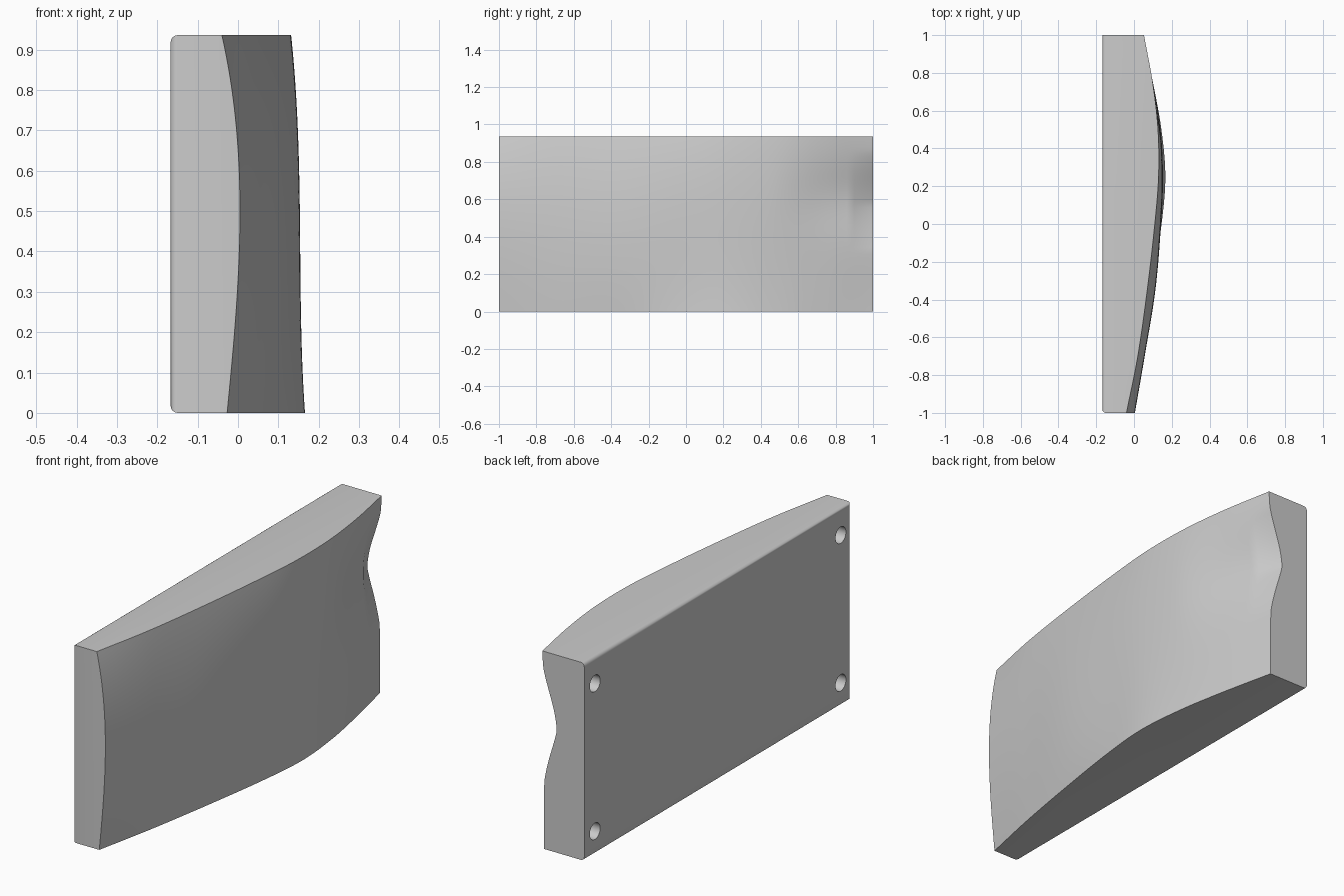
import bpy
import bmesh
from math import exp, pi
from mathutils import Matrix

if "Cube" in bpy.data.objects:
    bpy.data.objects.remove(bpy.data.objects["Cube"])

HEIGHT, BACK = 0.936, -0.167
STATIONS = [-1, -0.7, -0.35, 0, 0.25, 0.5, 0.75, 1]
LEVELS = [0, 0.31, 0.62, HEIGHT]
# Face depth at each station along the length, from bottom to top
DEPTHS = [(-0.027, -0.001, 0.002, -0.04), (0.035, 0.054, 0.053, 0.02),
          (0.095, 0.112, 0.107, 0.07), (0.146, 0.143, 0.14, 0.11),
          (0.166, 0.155, 0.151, 0.13), (0.145, 0.14, 0.14, 0.127),
          (0.10, 0.10, 0.10, 0.10), (0.045, 0.045, 0.052, 0.055)]


def across(row, z):
    """Cubic through the four levels of one station."""
    total = 0
    for i, a in enumerate(LEVELS):
        term = row[i]
        for j, b in enumerate(LEVELS):
            if i != j:
                term *= (z - b) / (a - b)
        total += term
    return total


def along(values, y):
    """Smooth spline through the stations."""
    n = len(STATIONS)
    i = max(k for k in range(n - 1) if STATIONS[k] <= y or k == 0)

    def slope(k):
        a, b = max(k - 1, 0), min(k + 1, n - 1)
        return (values[b] - values[a]) / (STATIONS[b] - STATIONS[a])

    h = STATIONS[i + 1] - STATIONS[i]
    t = (y - STATIONS[i]) / h
    s = t * t * (3 - 2 * t)
    return (values[i] * (1 - s) + values[i + 1] * s
            + h * t * (1 - t) * ((1 - t) * slope(i) - t * slope(i + 1)))


def dent(y, z):
    """Soft hollow with a sharper notch at the far end."""
    t = min(max((y - 0.45) / 0.55, 0), 1)
    soft = 0.04 * t * t * (3 - 2 * t) * exp(-((z - 0.62) / 0.13) ** 2 / 2)
    reach = 0.28 if z > 0.575 else 0.25
    tent = max(0, 1 - abs(z - 0.575) / reach)
    return soft + 0.036 * tent * max(0, (y - 0.88) / 0.12)


def surface(y, z):
    return along([across(row, z) for row in DEPTHS], y) - dent(y, z)


# Sculpted face
bm = bmesh.new()
bmesh.ops.create_grid(bm, x_segments=100, y_segments=52, size=1)
for v in bm.verts:
    y, z = v.co.x, (v.co.y + 1) / 2 * HEIGHT
    v.co = (surface(y, z), y, z)

# Side walls, merged into one flat face each
rim = [e for e in bm.edges if e.is_boundary]
made = bmesh.ops.extrude_edge_only(bm, edges=rim)["geom"]
back_verts = [g for g in made if isinstance(g, bmesh.types.BMVert)]
for v in back_verts:
    v.co.x = BACK


def is_corner(v):
    return abs(v.co.y) > 0.999 and min(v.co.z, HEIGHT - v.co.z) < 0.001


inner = [v for v in back_verts if not is_corner(v)]
corners = [v for v in back_verts if is_corner(v)]
ribs = [e for v in inner for e in v.link_edges if not e.is_boundary]
bmesh.ops.dissolve_edges(bm, edges=ribs, use_verts=False)
bmesh.ops.dissolve_verts(bm, verts=[v for v in inner if v.is_valid])

# Flat back with rounded top, bottom and front edges
bmesh.ops.holes_fill(bm, edges=[e for e in bm.edges if e.is_boundary], sides=0)
rounded = [e for e in bm.edges
           if all(v in corners for v in e.verts)
           and sum(v.co.y for v in e.verts) < 1.5]
bmesh.ops.bevel(bm, geom=rounded, offset=0.018, segments=4, profile=0.5,
                affect='EDGES')
bmesh.ops.recalc_face_normals(bm, faces=bm.faces)
mesh = bpy.data.meshes.new("panel")
bm.to_mesh(mesh)
bm.free()
panel = bpy.data.objects.new("panel", mesh)
bpy.context.collection.objects.link(panel)

grey = bpy.data.materials.new("light grey")
grey.use_nodes = True
grey.diffuse_color = (0.6, 0.6, 0.6, 1)
grey.node_tree.nodes["Principled BSDF"].inputs["Base Color"].default_value = (0.6, 0.6, 0.6, 1)
mesh.materials.append(grey)

# Mounting holes in the back
bm = bmesh.new()
for y in (-0.92, 0.92):
    for z in (0.11, 0.81):
        place = Matrix.Translation((BACK, y, z)) @ Matrix.Rotation(pi / 2, 4, 'Y')
        bmesh.ops.create_cone(bm, cap_ends=True, segments=32, radius1=0.039,
                              radius2=0.039, depth=0.1, matrix=place)
cut_mesh = bpy.data.meshes.new("hole_cutters")
bm.to_mesh(cut_mesh)
bm.free()
cut_mesh.materials.append(grey)
cutters = bpy.data.objects.new("hole_cutters", cut_mesh)
bpy.context.collection.objects.link(cutters)
cutters.hide_render = True

bpy.context.view_layer.objects.active = panel
panel.select_set(True)
cut = panel.modifiers.new("holes", 'BOOLEAN')
cut.operation, cut.solver, cut.object = 'DIFFERENCE', 'EXACT', cutters
bpy.ops.object.modifier_apply(modifier=cut.name)
bpy.data.objects.remove(cutters)
bpy.ops.object.shade_smooth_by_angle(angle=pi / 6)
